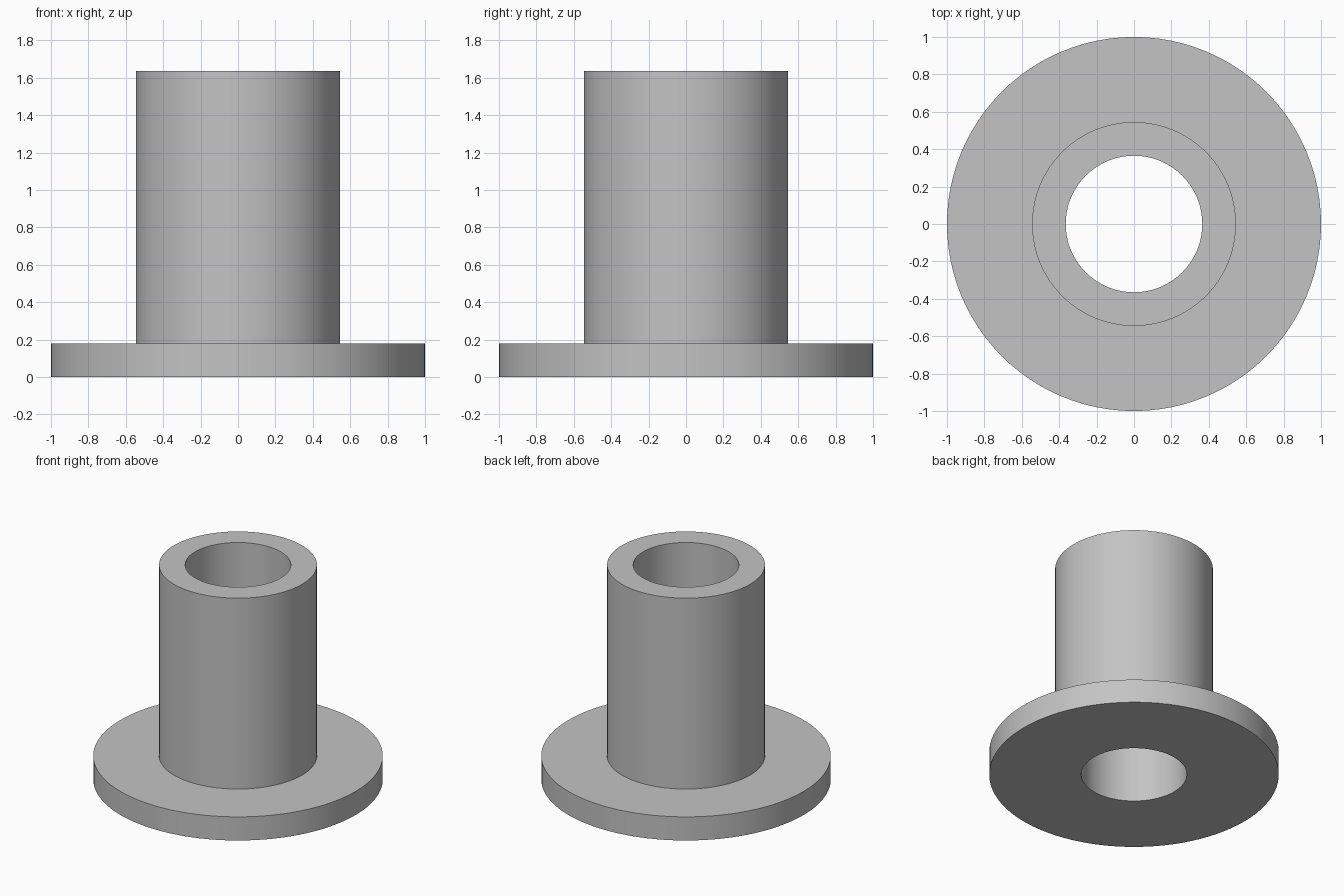
import bpy
import bmesh
from math import radians, tau

cube = bpy.data.objects.get("Cube")
if cube:
    bpy.data.objects.remove(cube, do_unlink=True)

# Proportions
FLANGE_R, TUBE_R, BORE_R = 1.0, 0.545, 0.365
FLANGE_TOP, HEIGHT = 0.18, 1.635
SEGMENTS = 96

# Plain grey material
grey = bpy.data.materials.new("grey")
grey.use_nodes = True
color = (0.55, 0.55, 0.55, 1.0)
grey.diffuse_color = color
grey.node_tree.nodes["Principled BSDF"].inputs["Base Color"].default_value = color

# Closed cross-section: flange, tube wall and through bore
profile = [(BORE_R, 0), (FLANGE_R, 0), (FLANGE_R, FLANGE_TOP),
           (TUBE_R, FLANGE_TOP), (TUBE_R, HEIGHT), (BORE_R, HEIGHT)]

# Revolve the cross-section about the z axis
bm = bmesh.new()
verts = [bm.verts.new((r, 0, z)) for r, z in profile]
edges = [bm.edges.new((a, b)) for a, b in zip(verts, verts[1:] + verts[:1])]
bmesh.ops.spin(bm, geom=verts + edges, cent=(0, 0, 0), axis=(0, 0, 1),
               angle=tau, steps=SEGMENTS)
bmesh.ops.remove_doubles(bm, verts=bm.verts, dist=0.0001)
bmesh.ops.recalc_face_normals(bm, faces=bm.faces)

mesh = bpy.data.meshes.new("flanged_bushing")
bm.to_mesh(mesh)
bm.free()
mesh.materials.append(grey)
bushing = bpy.data.objects.new("flanged_bushing", mesh)
bpy.context.collection.objects.link(bushing)

# Smooth walls with crisp rims
bpy.ops.object.select_all(action="DESELECT")
bushing.select_set(True)
bpy.context.view_layer.objects.active = bushing
bpy.ops.object.shade_smooth_by_angle(angle=radians(30))
